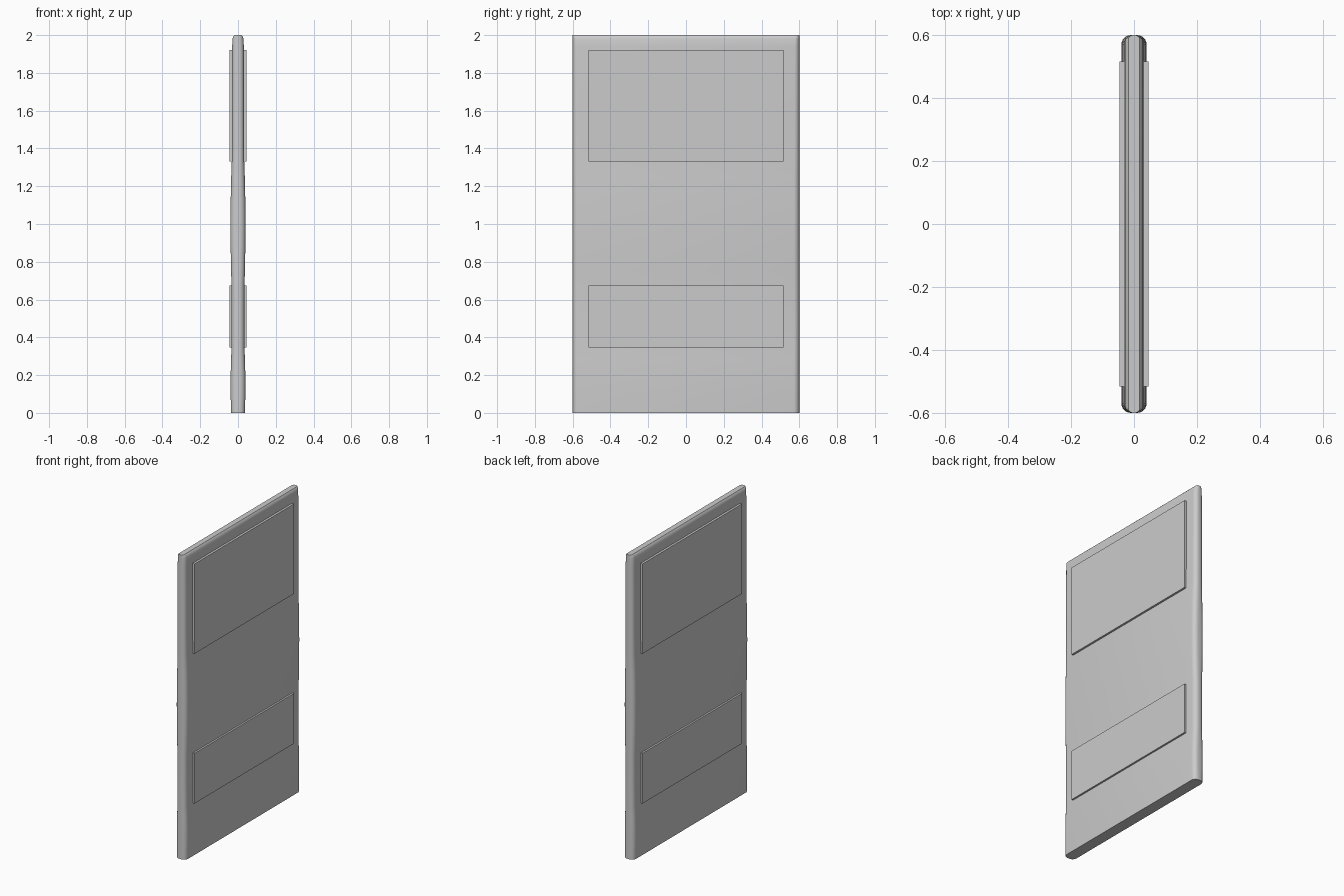
import bpy, bmesh, math

if "Cube" in bpy.data.objects:
    bpy.data.objects.remove(bpy.data.objects["Cube"], do_unlink=True)

grey = bpy.data.materials.new("light grey")
grey.use_nodes = True
colour = (0.6, 0.6, 0.6, 1)
grey.diffuse_color = colour
grey.node_tree.nodes["Principled BSDF"].inputs["Base Color"].default_value = colour


def add_object(name, bm):
    bmesh.ops.recalc_face_normals(bm, faces=bm.faces)
    mesh = bpy.data.meshes.new(name)
    bm.to_mesh(mesh)
    bm.free()
    mesh.materials.append(grey)
    obj = bpy.data.objects.new(name, mesh)
    bpy.context.collection.objects.link(obj)
    return obj


def section(half_x, half_y, radius, steps=6):
    """Rounded rectangle outline."""
    points = []
    for corner, (sx, sy) in enumerate([(1, 1), (-1, 1), (-1, -1), (1, -1)]):
        for i in range(steps + 1):
            a = (corner + i / steps) * math.pi / 2
            points.append((sx * (half_x - radius) + radius * math.cos(a),
                           sy * (half_y - radius) + radius * math.sin(a)))
    return points


# Board: rounded slab, slightly swollen where no plate covers it
levels = [(0, 0.037), (0.1, 0.039), (0.2, 0.039), (0.28, 0.037), (0.35, 0.034),
          (0.67, 0.034), (0.76, 0.037), (0.88, 0.039), (1.0, 0.04), (1.12, 0.039),
          (1.25, 0.036), (1.33, 0.033), (1.5, 0.032), (1.94, 0.031), (1.98, 0.029),
          (1.993, 0.025), (2.0, 0.018)]
bm = bmesh.new()
rings = []
for z, half in levels:
    outline = section(half, 0.6, min(0.03, half * 0.85))
    rings.append([bm.verts.new((x, y, z)) for x, y in outline])
for low, high in zip(rings, rings[1:]):
    for i in range(len(low)):
        j = (i + 1) % len(low)
        bm.faces.new((low[i], low[j], high[j], high[i]))
bm.faces.new(rings[0])
bm.faces.new(rings[-1])
board = add_object("board", bm)
bpy.context.view_layer.objects.active = board
board.select_set(True)
bpy.ops.object.shade_smooth_by_angle(angle=math.radians(40))

# Raised plates running through the board, showing on both faces
for name, z0, z1 in [("upper_plate", 1.33, 1.92), ("lower_plate", 0.345, 0.675)]:
    bm = bmesh.new()
    bmesh.ops.create_cube(bm, size=1)
    bmesh.ops.scale(bm, vec=(0.092, 1.033, z1 - z0), verts=bm.verts)
    bmesh.ops.translate(bm, vec=(0, 0, (z0 + z1) / 2), verts=bm.verts)
    add_object(name, bm)
